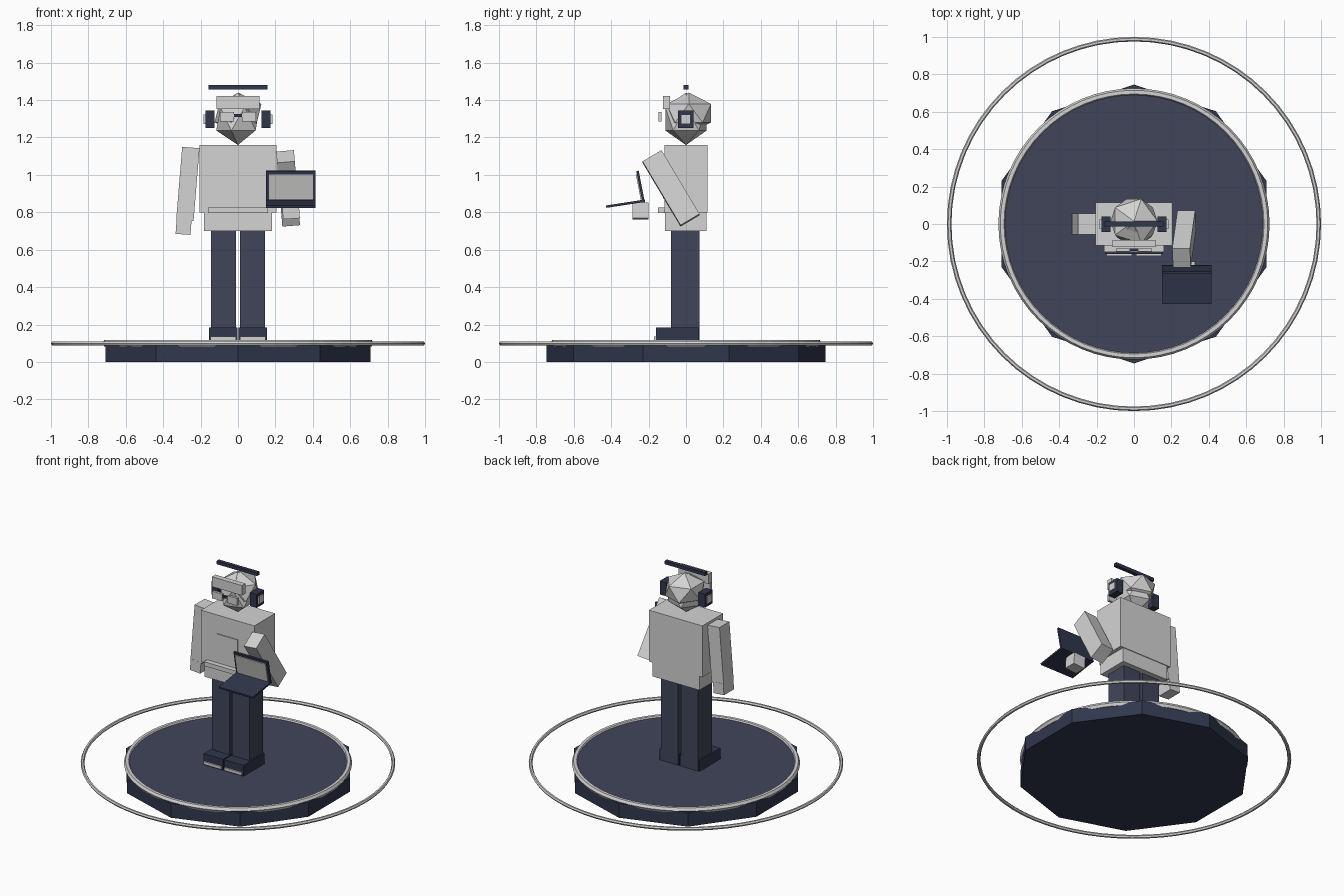
import bpy
import math
from mathutils import Matrix, Vector

if "Cube" in bpy.data.objects:
    bpy.data.objects.remove(bpy.data.objects["Cube"])


def material(name, srgb):
    lin = [c / 12.92 if c <= 0.04045 else ((c + 0.055) / 1.055) ** 2.4 for c in srgb]
    m = bpy.data.materials.new(name)
    m.diffuse_color = (*lin, 1.0)
    m.use_nodes = True
    m.node_tree.nodes["Principled BSDF"].inputs["Base Color"].default_value = m.diffuse_color
    return m


LIGHT = material("light grey", (0.83, 0.83, 0.83))
SCREEN = material("screen grey", (0.79, 0.79, 0.78))
SLATE = material("slate navy", (0.255, 0.27, 0.35))
NAVY = material("dark navy", (0.19, 0.215, 0.30))


def finish(name, mat):
    ob = bpy.context.object
    ob.name = name
    ob.data.name = name
    ob.data.materials.append(mat)
    return ob


def box(name, center, size, mat, rot=(0, 0, 0)):
    """Box from its centre, size and rotation in degrees."""
    bpy.ops.mesh.primitive_cube_add(size=1)
    ob = finish(name, mat)
    ob.data.transform(Matrix.Diagonal((*size, 1)))
    ob.location = center
    ob.rotation_euler = [math.radians(a) for a in rot]
    return ob


def span(name, lo, hi, mat):
    """Upright box between two opposite corners."""
    lo, hi = Vector(lo), Vector(hi)
    return box(name, (lo + hi) / 2, hi - lo, mat)


def pair(name, lo, hi, mat):
    """Box on the +x side and its mirror image."""
    span("left_" + name, lo, hi, mat)
    span("right_" + name, (-hi[0], lo[1], lo[2]), (-lo[0], hi[1], hi[2]), mat)


def disc(name, sides, radius, z0, z1, mat, turn=0.0):
    bpy.ops.mesh.primitive_cylinder_add(vertices=sides, radius=radius, depth=z1 - z0,
                                        location=(0, 0, (z0 + z1) / 2), rotation=(0, 0, turn))
    return finish(name, mat)


def ring(name, radius, thick, z):
    bpy.ops.mesh.primitive_torus_add(major_radius=radius, minor_radius=thick, major_segments=64,
                                     minor_segments=6, location=(0, 0, z))
    return finish(name, LIGHT)


def ico(name, center, size, mat):
    bpy.ops.mesh.primitive_ico_sphere_add(subdivisions=1, radius=1, location=center)
    ob = finish(name, mat)
    ob.data.transform(Matrix.Diagonal((*size, 1)))
    return ob


# Ten-sided platform, floor disc and the two rings
disc("platform", 10, 0.745, 0.0, 0.10, NAVY)
disc("platform_floor", 64, 0.695, 0.09, 0.108, SLATE)
ring("platform_rim", 0.705, 0.02, 0.10)
ring("outer_ring", 0.988, 0.012, 0.098)

# Legs, shoes and light toe caps
pair("leg", (0.01, -0.08, 0.10), (0.145, 0.072, 0.70), SLATE)
pair("shoe", (0.004, -0.16, 0.105), (0.155, 0.07, 0.185), NAVY)
pair("toe_cap", (0.012, -0.17, 0.115), (0.147, -0.15, 0.135), LIGHT)

# Torso, hem, pocket strip and chest panel
span("torso", (-0.207, -0.115, 0.80), (0.207, 0.115, 1.16), LIGHT)
span("hem", (-0.182, -0.113, 0.70), (0.182, 0.11, 0.80), LIGHT)
span("pocket_strip", (-0.16, -0.15, 0.795), (0.16, -0.11, 0.825), LIGHT)
span("chest_panel", (-0.08, -0.122, 0.873), (0.08, -0.114, 1.03), LIGHT)

# Hanging right arm, and left arm holding the laptop
box("right_arm", (-0.268, 0, 0.952), (0.093, 0.11, 0.39), LIGHT, (0, 4.7, 0))
box("right_hand", (-0.291, 0, 0.722), (0.08, 0.112, 0.08), LIGHT, (0, 4, 0))
box("left_arm", (0.268, -0.08, 0.928), (0.095, 0.118, 0.398), LIGHT, (30.7, -4.7, 0))
box("left_hand", (0.283, -0.243, 0.807), (0.09, 0.085, 0.083), LIGHT, (0, -4, 0))

# Laptop
box("laptop_base", (0.283, -0.323, 0.846), (0.265, 0.21, 0.013), NAVY, (8.7, 0, 0))
lid = Vector((0.283, -0.243, 0.937))
box("laptop_lid", lid, (0.265, 0.013, 0.172), NAVY, (11, 0, 0))
tilt = Matrix.Rotation(math.radians(11), 3, "X")
box("laptop_screen", lid + tilt @ Vector((0, -0.008, 0)), (0.235, 0.008, 0.135),
    SCREEN, (11, 0, 0))

# Head with hair cap, fringe and glasses
ico("head", (0, 0, 1.30), (0.13, 0.13, 0.14), LIGHT)
ico("hair", (0, 0.015, 1.33), (0.14, 0.14, 0.11), LIGHT)
span("fringe", (-0.116, -0.123, 1.352), (0.116, -0.085, 1.422), LIGHT)
pair("lens", (0.022, -0.148, 1.285), (0.097, -0.13, 1.335), LIGHT)
span("glasses_bridge", (-0.022, -0.145, 1.31), (0.022, -0.132, 1.325), NAVY)

# Headphones
pair("ear_cup", (0.125, -0.043, 1.25), (0.175, 0.04, 1.345), NAVY)
pair("ear_cup_plate", (0.17, -0.026, 1.273), (0.184, 0.024, 1.322), LIGHT)
span("headband", (-0.157, -0.013, 1.457), (0.157, 0.013, 1.48), NAVY)
